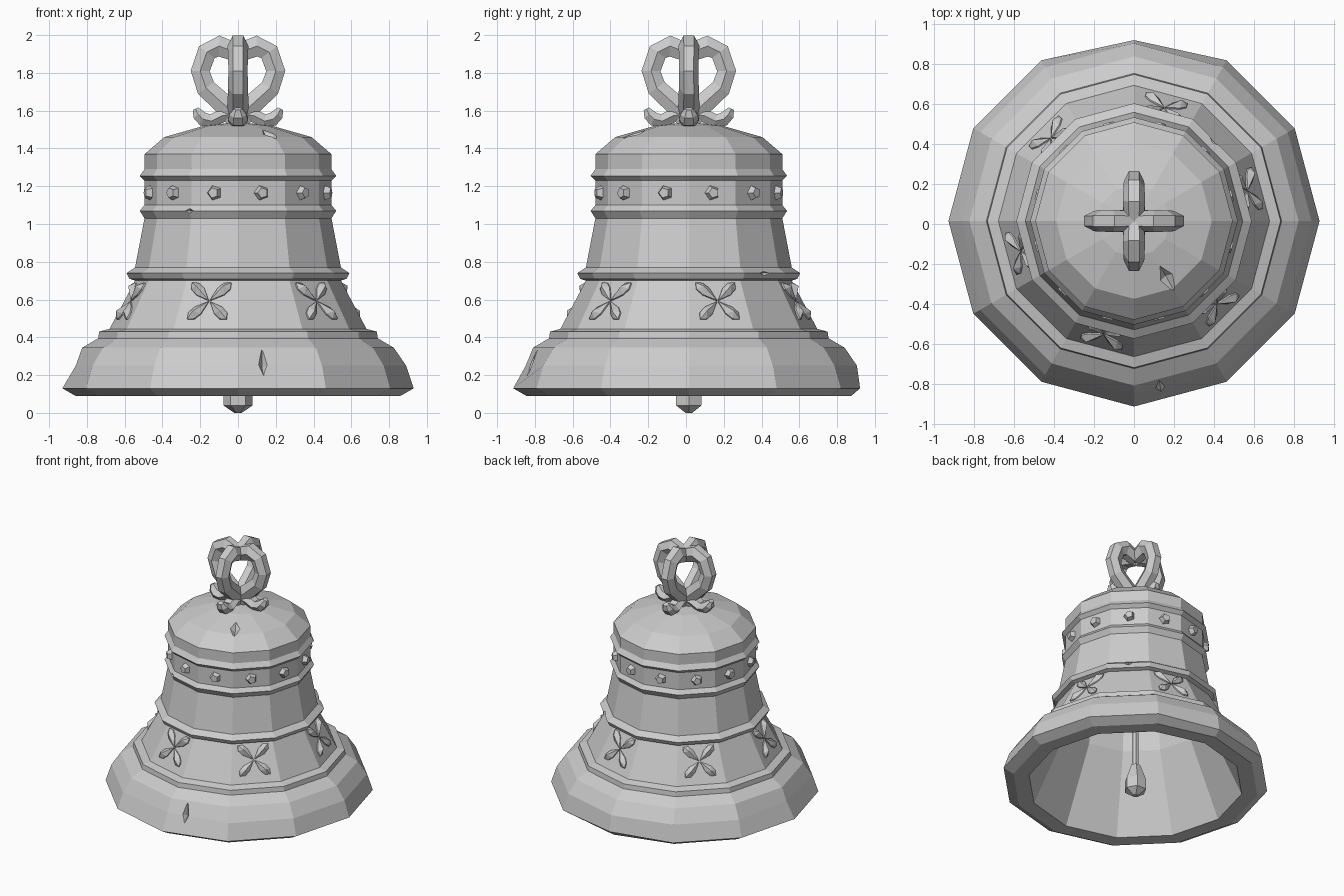
import bpy, bmesh
from math import sin, cos, pi, radians
from mathutils import Vector, Matrix

if "Cube" in bpy.data.objects:
    bpy.data.objects.remove(bpy.data.objects["Cube"])

CY = 0.015  # bell axis sits slightly towards the back


def finish(bm, name):
    bmesh.ops.recalc_face_normals(bm, faces=bm.faces)
    me = bpy.data.meshes.new(name)
    bm.to_mesh(me)
    bm.free()
    ob = bpy.data.objects.new(name, me)
    ob.location.y = CY
    bpy.context.collection.objects.link(ob)
    return ob


def around(deg, r, z):
    a = radians(deg)  # angle measured from the front (-y) towards +x
    return Vector((r * sin(a), -r * cos(a), z))


def lathe(profile, n):
    """Closed body of revolution; radius 0 points become poles."""
    bm = bmesh.new()
    rings = []
    for r, z in profile:
        if r == 0:
            rings.append([bm.verts.new((0, 0, z))] * n)
        else:
            rings.append([bm.verts.new(around(360 * i / n, r, z)) for i in range(n)])
    for a, b in zip(rings, rings[1:]):
        for i in range(n):
            j = (i + 1) % n
            bm.faces.new(list(dict.fromkeys((a[i], a[j], b[j], b[i]))))
    return bm, rings


def sweep(bm, path, radii, deg, n=6, wide=1.0):
    """Tube along a path of (radius, z) points in one vertical plane."""
    side = around(deg + 90, 1, 0)
    pts = [around(deg, r, z) for r, z in path]
    rings = []
    for i, p in enumerate(pts):
        t = (pts[min(i + 1, len(pts) - 1)] - pts[max(i - 1, 0)]).normalized()
        nrm = t.cross(side)
        rings.append([bm.verts.new(p + radii[i] * (side * wide * cos(2 * pi * k / n)
                      + nrm * sin(2 * pi * k / n))) for k in range(n)])
    for a, b in zip(rings, rings[1:]):
        for k in range(n):
            m = (k + 1) % n
            bm.faces.new((a[k], a[m], b[m], b[k]))
    bm.faces.new(rings[0])
    bm.faces.new(rings[-1])


# Bell shell: outside from the top down, round the lip, then up the inside
outer = [(0, 1.54), (.18, 1.52), (.39, 1.46), (.495, 1.37), (.495, 1.29), (.52, 1.255),
         (.495, 1.23), (.495, 1.10), (.52, 1.07), (.495, 1.03), (.545, .77), (.59, .74),
         (.575, .71), (.545, .70), (.68, .445), (.735, .43), (.74, .395), (.825, .345),
         (.89, .25), (.93, .13), (.86, .09)]
inner = [(.75, .09), (.65, .31), (.50, .64), (.43, 1.2), (.33, 1.38), (0, 1.45)]
bm, rings = lathe(outer + inner, 12)
for ring, i, s in ((18, 0, .97), (18, 9, .965), (19, 6, .975)):  # dented corners of the flare
    v = rings[ring][i]
    v.co.x *= s
    v.co.y *= s
bell = finish(bm, "bell_shell")

# Nicks and cracks: stretched octahedra cut out of the shell
nicks = [  # angle, radius, z, half width, half depth, half length, tilt
    (9, .855, .26, .03, .05, .10, -28),
    (30, .33, 1.485, .045, .04, .10, -70),
    (-30, .53, 1.07, .045, .035, .03, 0),
    (135, .585, .74, .06, .04, .03, 0)]
bm = bmesh.new()
for deg, r, z, w, d, l, tilt in nicks:
    m = (Matrix.Translation(around(deg, r, z)) @ Matrix.Rotation(radians(deg), 4, 'Z')
         @ Matrix.Rotation(radians(tilt), 4, 'X') @ Matrix.Diagonal((w, d, l, 1)))
    for s in (-1, 1):
        bmesh.ops.create_cone(bm, segments=4, radius1=1, radius2=0, depth=1, cap_ends=False,
                              matrix=m @ Matrix.Diagonal((1, 1, s, 1)) @ Matrix.Translation((0, 0, .5)))
bmesh.ops.remove_doubles(bm, verts=bm.verts, dist=1e-4)
cutter = finish(bm, "nick_cutter")
cutter.hide_render = True
cutter.hide_set(True)
cutter.display_type = 'WIRE'
mod = bell.modifiers.new("nicks", 'BOOLEAN')
mod.operation = 'DIFFERENCE'
mod.solver = 'EXACT'
mod.object = cutter

# Crown: four curved arms that meet above and below, with four curled leaves
arm = [(0, 1.53), (.06, 1.62), (.17, 1.72), (.2, 1.81), (.165, 1.91), (.1, 1.942), (0, 1.905)]
bm = bmesh.new()
for k in range(4):
    sweep(bm, arm, [.055, .064, .06, .058, .06, .064, .055], 90 * k, wide=.88)
finish(bm, "crown_loops")

leaf = [(0, 1.58), (.08, 1.575), (.14, 1.545), (.185, 1.555), (.21, 1.58), (.225, 1.61)]
bm = bmesh.new()
for k in range(4):
    sweep(bm, leaf, [.035, .042, .042, .042, .036, .018], 90 * k, wide=1.25)
finish(bm, "crown_leaves")

# Studs: faceted pentagonal buttons, one per side of the upper band
bm = bmesh.new()
for k in range(12):
    deg = 15 + 30 * k
    m = (Matrix.Translation(around(deg, .485, 1.165)) @ Matrix.Rotation(radians(deg), 4, 'Z')
         @ Matrix.Rotation(pi / 2, 4, 'X') @ Matrix.Rotation(pi / 2, 4, 'Z'))
    bmesh.ops.create_cone(bm, segments=5, radius1=.048, radius2=.028, depth=.05,
                          cap_ends=True, matrix=m)
finish(bm, "band_studs")

# Flowers: four ridged petals on every second side of the skirt
bm = bmesh.new()
outline = [(.004, 0), (.08, .028), (.125, .026), (.152, 0), (.125, -.026), (.08, -.028)]
for f in range(6):
    deg = -15 + 60 * f
    base = (Matrix.Translation(around(deg, .583, .59)) @ Matrix.Rotation(radians(deg), 4, 'Z')
            @ Matrix.Rotation(radians(-27), 4, 'X'))
    for p in range(4):
        m = base @ Matrix.Rotation(radians(45 + 90 * p), 4, 'Y')
        rim = [bm.verts.new(m @ Vector((x, -.008, z))) for x, z in outline]
        back = [bm.verts.new(m @ Vector((x, .02, z))) for x, z in outline]
        ridge = bm.verts.new(m @ Vector((.105, -.036, 0)))
        for i in range(6):
            j = (i + 1) % 6
            bm.faces.new((rim[i], rim[j], ridge))
            bm.faces.new((rim[i], rim[j], back[j], back[i]))
        bm.faces.new(back)
finish(bm, "skirt_flowers")

# Clapper: thin rod with a faceted bob
bm, _ = lathe([(0, 1.46), (.022, 1.46), (.022, .24), (.035, .24), (.078, .12), (.078, .04),
               (.02, .0), (0, .0)], 6)
bmesh.ops.rotate(bm, verts=bm.verts, cent=(0, 0, 0), matrix=Matrix.Rotation(pi / 6, 3, 'Z'))
finish(bm, "clapper")
